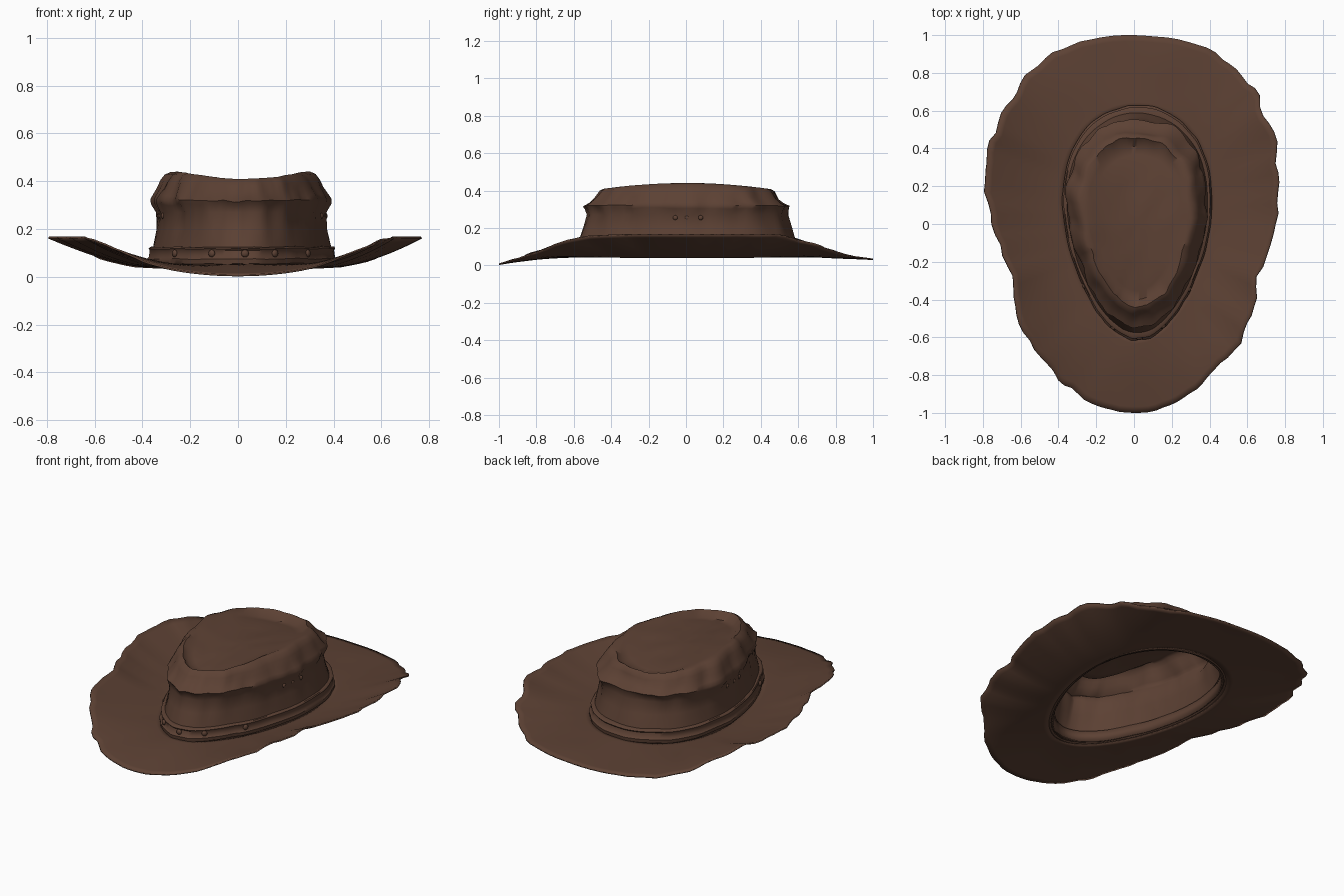
import bpy, bmesh, math
from mathutils import Vector, noise

if "Cube" in bpy.data.objects:
    bpy.data.objects.remove(bpy.data.objects["Cube"])

leather = bpy.data.materials.new("brown leather")
colour = (0.108, 0.053, 0.034, 1)
leather.diffuse_color = colour
leather.use_nodes = True
bsdf = leather.node_tree.nodes["Principled BSDF"]
bsdf.inputs["Base Color"].default_value = colour
bsdf.inputs["Roughness"].default_value = 0.8

SIDES = 112
SHIFT = 0.018          # the crown sits slightly off centre
CROWN_LENGTH = 0.605
ANGLES = [2 * math.pi * i / SIDES for i in range(SIDES)]


def lookup(table, v):
    """Linear interpolation in a list of (position, value)."""
    for (p, a), (q, b) in zip(table, table[1:]):
        if v <= q:
            return a + (b - a) * max(0, v - p) / (q - p)
    return table[-1][1]


def bump(a, h, freq, seed):
    """Noise that closes on itself around the hat."""
    return noise.noise(Vector((math.cos(a) * freq, math.sin(a) * freq, h + seed)))


def egg(a, sx=1.0, sy=1.0):
    """Egg-shaped crown outline, narrow at the front."""
    s = math.sin(a)
    return Vector((SHIFT + sx * math.cos(a) * (0.378 + 0.08 * s),
                   0.006 + sy * CROWN_LENGTH * s, 0))


def finish(name, bm, thickness=0):
    mesh = bpy.data.meshes.new(name)
    bm.to_mesh(mesh)
    bm.free()
    mesh.materials.append(leather)
    obj = bpy.data.objects.new(name, mesh)
    bpy.context.collection.objects.link(obj)
    if thickness:
        mod = obj.modifiers.new("thickness", 'SOLIDIFY')
        mod.thickness = thickness
        mod.offset = -1
    bpy.ops.object.select_all(action='DESELECT')
    obj.select_set(True)
    bpy.context.view_layer.objects.active = obj
    bpy.ops.object.shade_smooth_by_angle(angle=math.radians(50))
    return obj


def loft(name, rings, thickness=0, cap=False, closed=False):
    """Skin a list of rings of points."""
    bm = bmesh.new()
    loops = [[bm.verts.new(p) for p in ring] for ring in rings]
    pairs = list(zip(loops, loops[1:]))
    if closed:
        pairs.append((loops[-1], loops[0]))
    for lower, upper in pairs:
        for j in range(SIDES):
            k = (j + 1) % SIDES
            bm.faces.new((lower[j], lower[k], upper[k], upper[j]))
    if cap:
        top = bm.verts.new(sum((v.co for v in loops[-1]), Vector()) / SIDES)
        for j in range(SIDES):
            bm.faces.new((loops[-1][j], loops[-1][(j + 1) % SIDES], top))
    return finish(name, bm, thickness)


# Brim: ragged outline with the sides curled up
rim_width = [(-1, .70), (-.8, .68), (-.55, .725), (-.3, .665), (-.2, .695), (0, .75),
             (.2, .79), (.4, .83), (.6, .85), (.8, .92), (1, 1.05)]
rim_height = [(-1, .01), (-.9, .04), (-.8, .075), (-.7, .115), (-.55, .158), (-.3, .168),
              (.5, .168), (.6, .14), (.7, .11), (.8, .075), (.9, .048), (1, .036)]


def brim_point(a, t):
    s, c = math.sin(a), math.cos(a)
    ragged = 1 + 0.05 * bump(a, 0, 9, 3.3) * abs(c)
    rim = Vector((c * lookup(rim_width, s), s, 0)) * ragged
    p = egg(a).lerp(rim, t)
    base = 0.055 - 0.008 * abs(c)
    p.z = base + (lookup(rim_height, s) - base) * t ** 1.6
    p.z += 0.006 * bump(a, t, 3, 8.1) * math.sin(math.pi * t)
    return p


STEPS = 12
loft("brim", [[brim_point(a, 1 - i / STEPS) for a in ANGLES] for i in range(STEPS + 1)], 0.008)

# Crown: (height, width scale, length scale), folded at the top edge
profile = [(.045, 1, 1), (.12, .97, .965), (.2, .915, .925), (.27, .90, .895),
           (.305, .945, .91), (.325, .955, .925), (.345, .93, .88), (.375, .89, .83),
           (.405, .86, .80), (.43, .81, .775), (.44, .75, .745)]


def crown_point(a, z, sx, sy):
    fold = max(0, min(1, (z - .1) / .2))
    wrinkle = fold * (0.06 * bump(a, z * 4, 3.5, 1.7) + 0.03 * bump(a, z * 9, 8, 5.2))
    p = egg(a, sx + wrinkle, sy + wrinkle * 0.6)
    p.z = z
    if z > .3:
        p.z -= (z - .3) / .14 * 0.16 * p.y ** 2
        p.z += 0.012 * bump(a, z * 5, 5, 9.4) * (.45 - z) / .15
    return p


def dent_point(a, f):
    """Sunken top, lowest along the middle."""
    p = egg(a, .75 * f, .745 * f)
    p.z = .398 + .042 * min(1, (abs(p.x - SHIFT) / .27) ** 2) - .16 * p.y ** 2
    p.z += 0.006 * bump(a, f * 3, 3 * f, 2.6)
    return p


crown_rings = [[crown_point(a, *row) for a in ANGLES] for row in profile]
crown_rings += [[dent_point(a, f) for a in ANGLES] for f in (.9, .8, .65, .5, .35, .18)]
loft("crown", crown_rings, 0.012, cap=True)


# Hat band and inner sweat band
def ring(z, scale, wave=0.0):
    pts = []
    for a in ANGLES:
        s = scale + wave * bump(a, z, 7, 6.6)
        p = egg(a, s, s)
        p.z = z + 0.004 * bump(a, 0, 5, 4.4)
        pts.append(p)
    return pts


loft("hat_band", [ring(.05, 1.0), ring(.055, 1.025, .015), ring(.075, 1.03, .015),
                  ring(.082, 1.01, .01), ring(.11, 1.0, .01), ring(.118, 1.012, .01),
                  ring(.125, .995), ring(.125, .95), ring(.05, .95)], closed=True)
loft("sweat_band", [ring(.05, .965), ring(.11, .945)], 0.008)


# Studs on the front of the band and eyelets on both crown sides
def stud(name, a, z, scale, radius):
    here = egg(a, scale, scale)
    tangent = egg(a + .01, scale, scale) - egg(a - .01, scale, scale)
    out = Vector((tangent.y, -tangent.x, 0)).normalized()
    here.z = z
    bm = bmesh.new()
    bmesh.ops.create_uvsphere(bm, u_segments=12, v_segments=8, radius=radius)
    bmesh.ops.scale(bm, verts=bm.verts, vec=(1, 1, .6))
    obj = finish(name, bm)
    obj.location = here
    obj.rotation_euler = out.to_track_quat('Z', 'Y').to_euler()


for x in (-.25, -.115, .03, .16, .28):
    reach = (x - SHIFT) / .32
    stud("band_stud", -math.pi / 2 + math.asin(reach), .098, 1.01, .016)
for y in (-.07, 0, .08):
    a = math.asin(y / CROWN_LENGTH)
    for angle in (a, math.pi - a):
        stud("side_eyelet", angle, .255, .905, .013)
